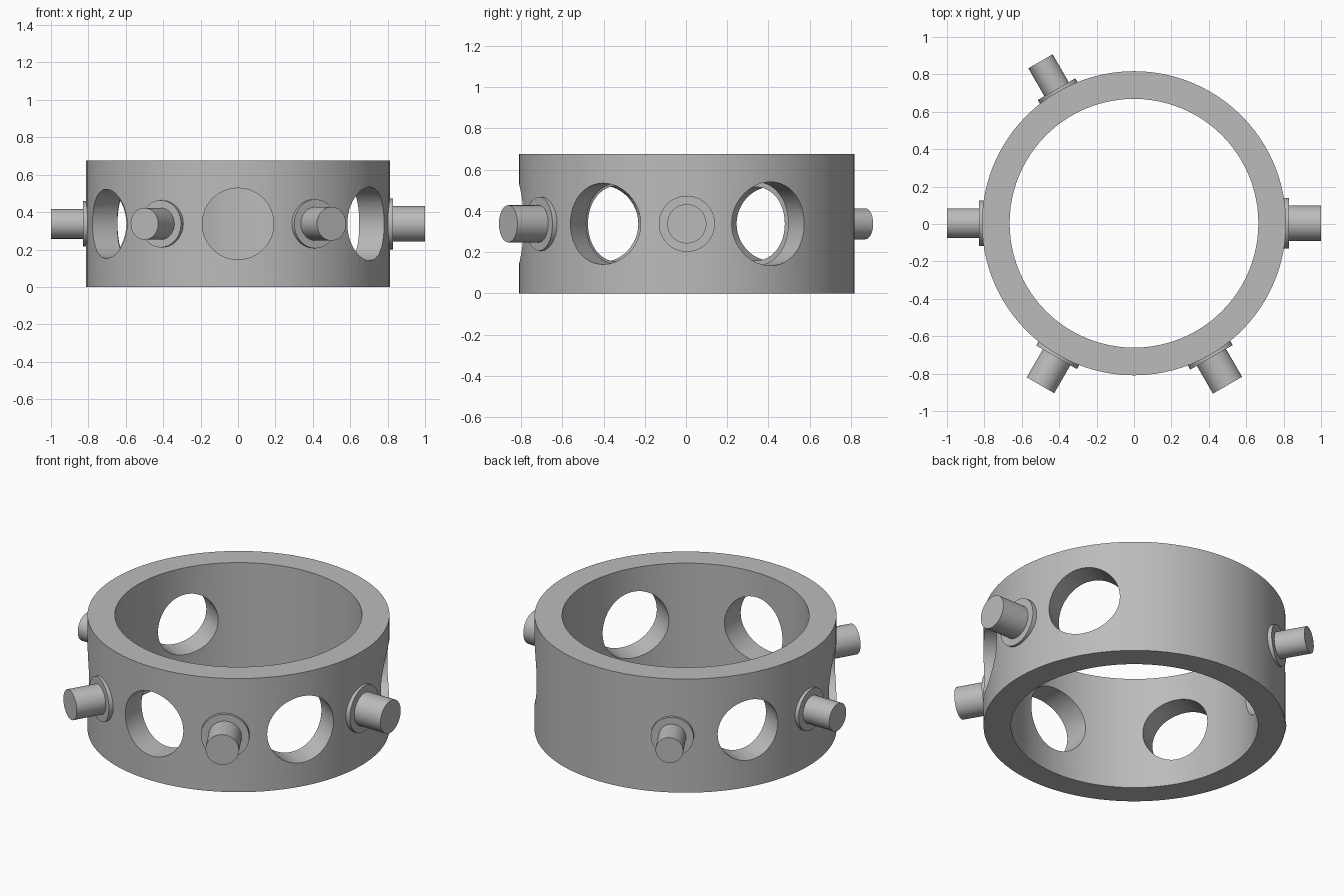
import bpy
import bmesh
from math import radians, pi
from mathutils import Matrix, Vector

if "Cube" in bpy.data.objects:
    bpy.data.objects.remove(bpy.data.objects["Cube"], do_unlink=True)

OUTER, INNER, HEIGHT = 0.813, 0.665, 0.675
CENTRE = Vector((0, 0.004, 0))
MID = HEIGHT / 2

grey = bpy.data.materials.new("plain_grey")
grey.use_nodes = True
colour = (0.5, 0.5, 0.5, 1)
grey.diffuse_color = colour
grey.node_tree.nodes["Principled BSDF"].inputs["Base Color"].default_value = colour


def add_object(name, bm):
    mesh = bpy.data.meshes.new(name)
    bm.to_mesh(mesh)
    bm.free()
    mesh.materials.append(grey)
    obj = bpy.data.objects.new(name, mesh)
    bpy.context.collection.objects.link(obj)
    return obj


def smooth(obj):
    bpy.ops.object.select_all(action="DESELECT")
    obj.select_set(True)
    bpy.context.view_layer.objects.active = obj
    bpy.ops.object.shade_smooth_by_angle(angle=radians(30))


def radial_cylinder(name, angle, radius, start, end):
    """Cylinder pointing outwards from the ring axis at mid height."""
    place = (Matrix.Translation(CENTRE + Vector((0, 0, MID)))
             @ Matrix.Rotation(radians(angle), 4, "Z")
             @ Matrix.Translation(((start + end) / 2, 0, 0))
             @ Matrix.Rotation(pi / 2, 4, "Y"))
    bm = bmesh.new()
    bmesh.ops.create_cone(bm, cap_ends=True, segments=48, radius1=radius,
                          radius2=radius, depth=end - start, matrix=place)
    return add_object(name, bm)


# Ring wall: a rectangle spun around the axis
bm = bmesh.new()
corners = [(INNER, 0), (OUTER, 0), (OUTER, HEIGHT), (INNER, HEIGHT)]
verts = [bm.verts.new(CENTRE + Vector((r, 0, z))) for r, z in corners]
edges = [bm.edges.new((verts[i], verts[(i + 1) % 4])) for i in range(4)]
bmesh.ops.spin(bm, geom=verts + edges, cent=CENTRE, axis=(0, 0, 1),
               angle=2 * pi, steps=96, use_merge=True)
bmesh.ops.remove_doubles(bm, verts=bm.verts, dist=0.0001)
bmesh.ops.recalc_face_normals(bm, faces=bm.faces)
ring = add_object("ring_wall", bm)

# Round holes, shrinking step by step clockwise; the back stays solid
bpy.context.view_layer.objects.active = ring
for i in range(5):
    cutter = radial_cylinder("hole_cutter", 30 - 60 * i, 0.203 - 0.006 * i, 0.4, 1.0)
    cutter.hide_render = True
    cut = ring.modifiers.new("hole", "BOOLEAN")
    cut.operation = "DIFFERENCE"
    cut.solver = "EXACT"
    cut.object = cutter
    bpy.ops.object.modifier_apply(modifier=cut.name)
    bpy.data.objects.remove(cutter, do_unlink=True)
smooth(ring)

# Pegs with thin collars between the holes, shrinking the same way
for i in range(5):
    radius = 0.095 - 0.005 * i
    smooth(radial_cylinder(f"peg_{i + 1}", -60 * i, radius, 0.77, 1.0))
    smooth(radial_cylinder(f"collar_{i + 1}", -60 * i, radius + 0.041, 0.795, 0.828))
